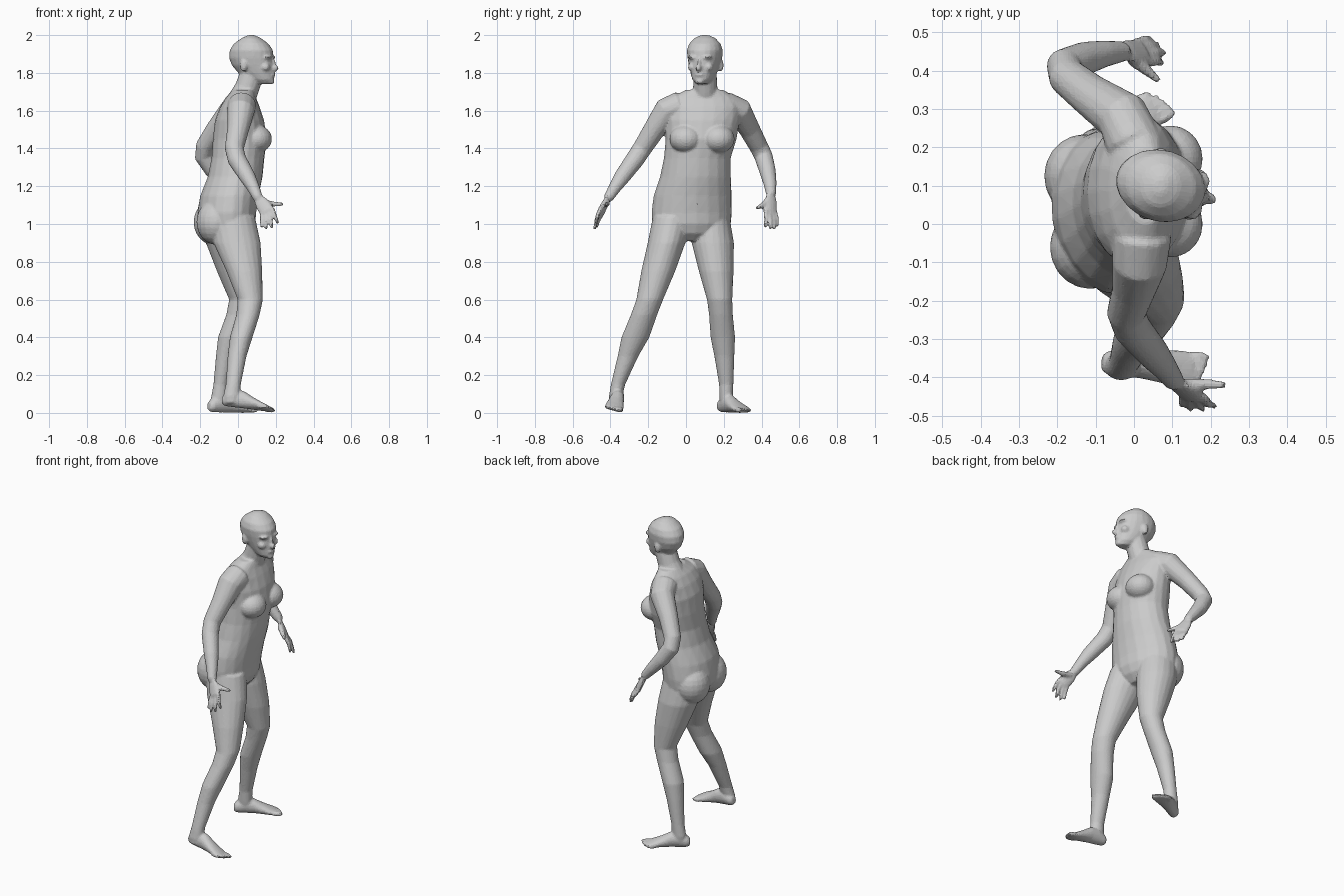
import bpy, bmesh
from math import sin, cos, pi, radians
from mathutils import Vector, Matrix

bm = bmesh.new()


def loft(rings, n=20):
    """Skin a closed solid over (centre, u_axis, v_axis) ellipses."""
    loops = [[bm.verts.new(c + u * cos(2 * pi * i / n) + v * sin(2 * pi * i / n))
              for i in range(n)] for c, u, v in rings]
    faces = [bm.faces.new(loops[0][::-1]), bm.faces.new(loops[-1])]
    for a, b in zip(loops, loops[1:]):
        for i in range(n):
            j = (i + 1) % n
            faces.append(bm.faces.new((a[i], a[j], b[j], b[i])))
    bmesh.ops.recalc_face_normals(bm, faces=faces)


def stack(rows, M=Matrix()):
    """Horizontal sections: (z, x, y, rx, ry, yaw in degrees)."""
    rings = []
    for z, x, y, rx, ry, yaw in rows:
        R = M.to_3x3() @ Matrix.Rotation(radians(yaw), 3, 'Z')
        rings.append((M @ Vector((x, y, z)), R @ Vector((rx, 0, 0)), R @ Vector((0, ry, 0))))
    loft(rings)


def tube(pts, radii, side=(0.3, 0.9, 0.1), flat=1.0, n=14):
    """Rounded limb through points; flat squashes it across 'side'."""
    P = [Vector(p) for p in pts]
    rings = []
    for i, p in enumerate(P):
        t = (P[min(i + 1, len(P) - 1)] - P[max(i - 1, 0)]).normalized()
        u = Vector(side)
        u = (u - t * u.dot(t)).normalized()
        v = t.cross(u)
        r = radii[i]
        if i == 0:
            rings.append((p - t * r * 0.5 * flat, u * r * 0.6, v * r * 0.6 * flat))
        rings.append((p, u * r, v * r * flat))
        if i == len(P) - 1:
            rings.append((p + t * r * 0.6 * flat, u * r * 0.65, v * r * 0.65 * flat))
    loft(rings, n)


def blob(c, r, M=Matrix()):
    T = M @ Matrix.Translation(c) @ Matrix.Diagonal((*r, 1))
    bmesh.ops.create_uvsphere(bm, u_segments=20, v_segments=12, radius=1, matrix=T)


# Torso
stack([(0.91, -.05, .025, .08, .09, 10), (0.95, -.055, .03, .125, .17, 10),
       (1.00, -.06, .03, .15, .21, 10), (1.06, -.06, .03, .155, .215, 9),
       (1.15, -.045, .035, .155, .208, 7), (1.25, -.015, .05, .145, .188, 4),
       (1.35, 0, .06, .14, .177, 2), (1.45, .01, .08, .143, .188, 0),
       (1.55, .008, .085, .13, .20, 0), (1.62, .01, .09, .105, .20, 0),
       (1.67, .015, .09, .08, .17, 0), (1.71, .03, .10, .058, .10, 0)])
# Chest and buttocks
for y in (0, .17):
    blob((.095, y, 1.45), (.085, .088, .075))
blob((-.13, .125, 1.01), (.105, .11, .12))
blob((-.115, -.06, 1.01), (.105, .11, .12))

# Legs
stack([(1.04, -.075, .13, .12, .10, 0), (.90, -.05, .142, .12, .112, 0),
       (.75, -.012, .16, .10, .092, 0), (.60, .02, .178, .067, .067, 0),
       (.52, 0, .185, .062, .063, 0), (.40, -.045, .195, .061, .065, 0),
       (.30, -.067, .203, .05, .053, 0), (.15, -.092, .213, .038, .038, 0),
       (.08, -.10, .213, .043, .036, 0), (.03, -.10, .213, .04, .03, 0)])
stack([(1.04, -.03, -.07, .12, .105, 0), (.90, -.005, -.103, .125, .10, 0),
       (.75, .033, -.147, .095, .09, 0), (.60, .065, -.192, .067, .071, 0),
       (.52, .053, -.222, .062, .07, 0), (.40, .017, -.268, .06, .074, 0),
       (.30, -.005, -.307, .05, .055, 0), (.15, -.025, -.36, .04, .038, 0),
       (.09, -.033, -.372, .045, .036, 0), (.05, -.033, -.376, .04, .03, 0)])


# Feet: local x runs from heel to toes, 'inner' is the big-toe side
def foot(heel, yaw, inner, pitch=0, roll=0):
    M = (Matrix.Translation(heel) @ Matrix.Rotation(radians(yaw), 4, 'Z')
         @ Matrix.Rotation(radians(pitch), 4, 'Y') @ Matrix.Rotation(radians(roll), 4, 'X'))
    R = M.to_3x3()
    loft([(M @ Vector((s, 0, z)), R @ Vector((0, w, 0)), R @ Vector((0, 0, h)))
          for s, w, z, h in [(0, .02, .035, .02), (.015, .031, .038, .034), (.06, .035, .05, .048),
                             (.11, .038, .048, .046), (.16, .044, .034, .033),
                             (.21, .051, .022, .022), (.24, .047, .017, .015)]])
    for k in range(5):
        y = inner * (.037 - .019 * k)
        blob((.252 - .002 * k * k, y, .015), (.034, .014 if k == 0 else .0105, .014), M)


foot((-.155, .18, 0), 31, -1)
foot((-.088, -.368, .035), -4, 1, 6, -12)

# Arms
tube([(0, .21, 1.625), (-.03, .28, 1.60), (-.115, .337, 1.50), (-.175, .385, 1.41),
      (-.182, .41, 1.36), (-.13, .432, 1.28), (-.075, .445, 1.215), (-.03, .45, 1.16)],
     [.075, .07, .056, .05, .049, .044, .035, .027])
tube([(.02, -.03, 1.625), (.015, -.10, 1.60), (0, -.168, 1.50), (-.02, -.232, 1.40),
      (-.005, -.272, 1.34), (.05, -.338, 1.25), (.08, -.375, 1.195), (.105, -.41, 1.14)],
     [.078, .073, .058, .051, .05, .043, .034, .027], side=(.8, 0, .4))


# Hands: palm, four fingers, thumb
def hand(wrist, knuckle, across, bulge, tips, thumb):
    w, k, a = Vector(wrist), Vector(knuckle), Vector(across).normalized()
    tube([w, w.lerp(k, .4), k], [.026, .038, .042], side=a, flat=.42)
    for i, tip in enumerate(tips):
        base = k + a * (-.032 + .0213 * i)
        mid = base.lerp(Vector(tip), .5) + Vector(bulge)
        tube([base, mid, tip], [.0125, .0115, .009], n=8)
    tube(thumb, [.018, .015, .010], n=8)


hand((.105, -.41, 1.14), (.155, -.45, 1.065), (.85, -.1, .5), (0, -.006, 0),
     [(.125, -.472, .985), (.148, -.483, .975), (.18, -.483, .98), (.21, -.475, 1.005)],
     [(.13, -.42, 1.115), (.185, -.418, 1.105), (.235, -.42, 1.105)])
hand((-.03, .45, 1.16), (.02, .447, 1.065), (-.5, .8, -.2), (.006, .004, 0),
     [(.072, .42, .985), (.078, .447, .975), (.062, .468, .975), (.042, .483, .99)],
     [(-.005, .43, 1.12), (.035, .40, 1.095), (.062, .376, 1.085)])

# Neck
tube([(.01, .10, 1.64), (.048, .102, 1.72), (.075, .10, 1.80)], [.075, .065, .063])

# Head, turned slightly to its right
H = Matrix.Translation((.07, .10, 0)) @ Matrix.Rotation(radians(-15), 4, 'Z')
stack([(z, (a + b) / 2 - .07, 0, (b - a) / 2, w, 0) for z, a, b, w in
       [(1.742, .10, .18, .03), (1.765, .05, .195, .052), (1.80, .0, .194, .067),
        (1.84, -.035, .192, .08), (1.88, -.05, .19, .09), (1.92, -.046, .187, .094),
        (1.955, -.022, .162, .083), (1.985, .02, .12, .055), (2.0, .055, .085, .02)]], H)
blob((.125, 0, 1.825), (.027, .017, .018), H)      # nose tip
blob((.115, 0, 1.848), (.02, .010, .035), H)       # nose bridge
blob((.112, 0, 1.79), (.02, .027, .012), H)        # lips
blob((.105, 0, 1.755), (.023, .025, .016), H)      # chin
for s in (-1, 1):
    blob((.098, s * .036, 1.882), (.025, .03, .011), H)    # brow
    blob((.088, s * .045, 1.83), (.026, .024, .022), H)    # cheek
    blob((-.02, s * .082, 1.84), (.02, .014, .034), H)     # ear

# Fuse all parts into one skin with visible facets
mesh = bpy.data.meshes.new("body")
bm.to_mesh(mesh)
bm.free()
body = bpy.data.objects.new("body", mesh)
bpy.context.collection.objects.link(body)
rm = body.modifiers.new("fuse", 'REMESH')
rm.mode = 'VOXEL'
rm.voxel_size = .007
sm = body.modifiers.new("soften", 'SMOOTH')
sm.factor, sm.iterations = .5, 5
dec = body.modifiers.new("facets", 'DECIMATE')
dec.ratio = .22
